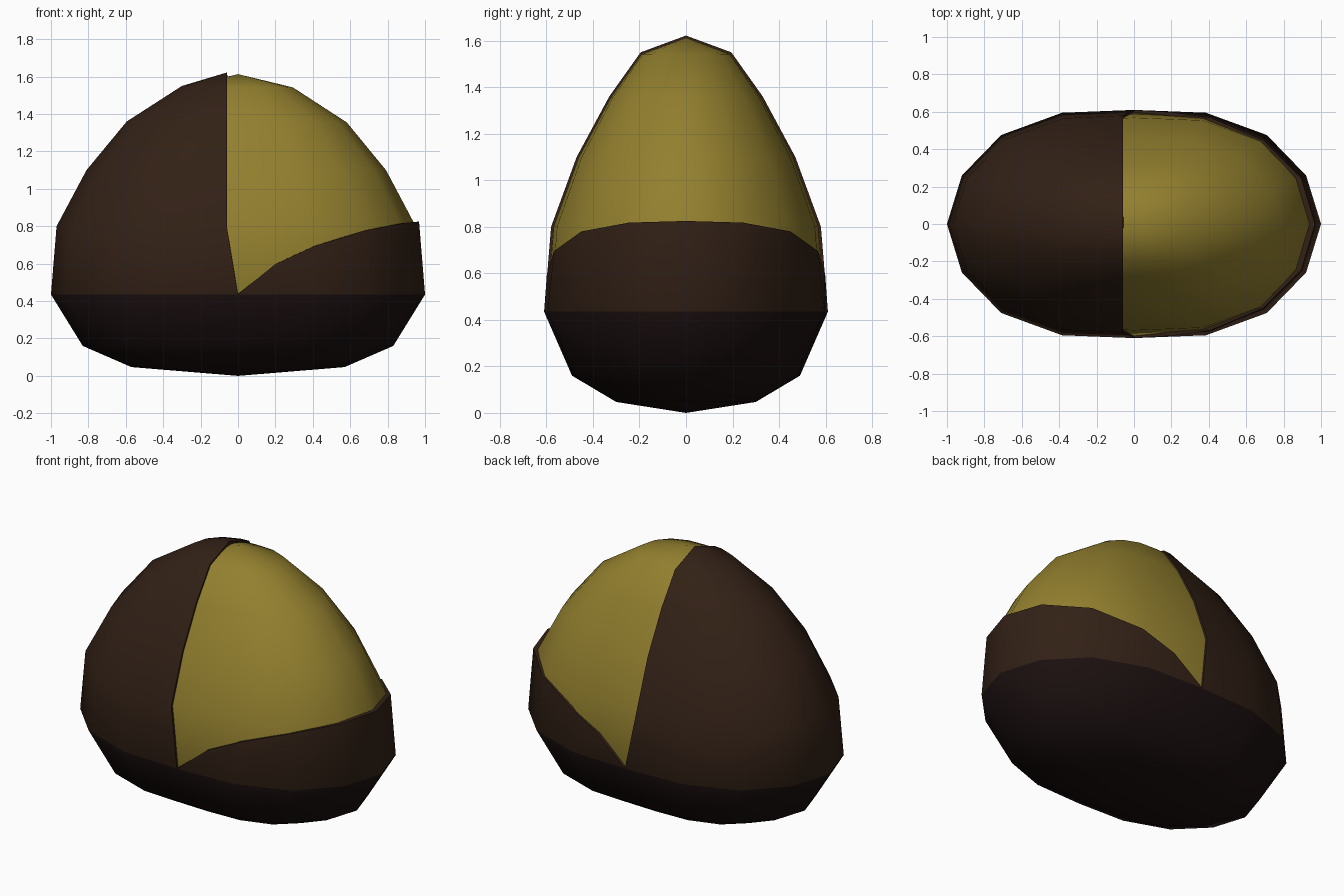
import bpy, bmesh
from mathutils import Vector

if "Cube" in bpy.data.objects:
    bpy.data.objects.remove(bpy.data.objects["Cube"])

# Profile rings from bottom to top: half width x, half depth y, height z
RINGS = [(0, 0, 0), (.57, .30, .047), (.83, .49, .16), (1, .61, .435),
         (.97, .58, .80), (.81, .47, 1.10), (.595, .33, 1.36),
         (.30, .195, 1.55), (0, 0, 1.622)]
# One quarter of the 16-sided outline
QUARTER = [(1, 0), (.92, .426), (.71, .78), (.385, .975), (0, 1)]
PLAN = (QUARTER + [(-x, y) for x, y in QUARTER[-2::-1]])
PLAN += [(x, -y) for x, y in PLAN[-2:0:-1]]
TOP = len(RINGS) - 1


def point(i, j):
    a, b, z = RINGS[i]
    u, v = PLAN[j % 16]
    return Vector((a * u, b * v, z))


def material(name, color):
    m = bpy.data.materials.new(name)
    m.diffuse_color = (*color, 1)
    m.use_nodes = True
    m.node_tree.nodes["Principled BSDF"].inputs["Base Color"].default_value = m.diffuse_color
    return m


def build(name, faces, materials, thickness=0):
    """faces: list of (points, material index)"""
    bm = bmesh.new()
    for pts, mi in faces:
        unique = []
        for p in pts:
            if all((p - q).length > 1e-5 for q in unique):
                unique.append(p)
        bm.faces.new([bm.verts.new(p) for p in unique]).material_index = mi
    bmesh.ops.remove_doubles(bm, verts=bm.verts, dist=1e-4)
    me = bpy.data.meshes.new(name)
    bm.to_mesh(me)
    bm.free()
    for m in materials:
        me.materials.append(m)
    ob = bpy.data.objects.new(name, me)
    bpy.context.collection.objects.link(ob)
    bpy.ops.object.select_all(action='DESELECT')
    ob.select_set(True)
    bpy.context.view_layer.objects.active = ob
    if thickness:
        mod = ob.modifiers.new("Thickness", 'SOLIDIFY')
        mod.thickness = thickness
        mod.offset = -1
        bpy.ops.object.modifier_apply(modifier=mod.name)
    bpy.ops.object.shade_smooth_by_angle(angle=0.75)
    return ob


def quad(f, i, j):
    return [f(i, j), f(i, j + 1), f(i + 1, j + 1), f(i + 1, j)]


brown = material("shell_brown", (.032, .015, .008))
dark = material("base_dark", (.011, .005, .005))
yellow = material("kernel_yellow", (.29, .215, .028))


# Kernel: slightly smaller full body
def kernel_point(i, j):
    p = point(i, j)
    return Vector((p.x * .978, p.y * .98, p.z * .986 + .014))


build("kernel", [(quad(kernel_point, i, j), 0)
                 for i in range(TOP) for j in range(16)], [yellow])


# Shell: dark base, left half cover cut at x = -0.06, low rim on the right
def cover_point(i, j):
    p = point(i, j)
    if i > 3 and (i == TOP or j % 16 in (4, 12)):
        p.x = -.06
    return p


RIM = [(.968, 0, .825), (.895, .245, .818), (.69, .45, .78),
       (.41, .568, .695), (.20, .598, .598)]


def rim(k, side):
    x, y, z = RIM[k]
    return Vector((x, y * side, z))


faces = [(quad(point, i, j), 1) for i in range(3) for j in range(16)]
faces += [(quad(cover_point, i, j), 0)
          for i in range(3, TOP) for j in range(4, 12)]
for side in (1, -1):
    for k in range(4):
        pts = [point(3, k * side), point(3, (k + 1) * side),
               rim(k + 1, side), rim(k, side)]
        faces.append((pts[::side], 0))
build("shell", faces, [brown, dark], .03)
